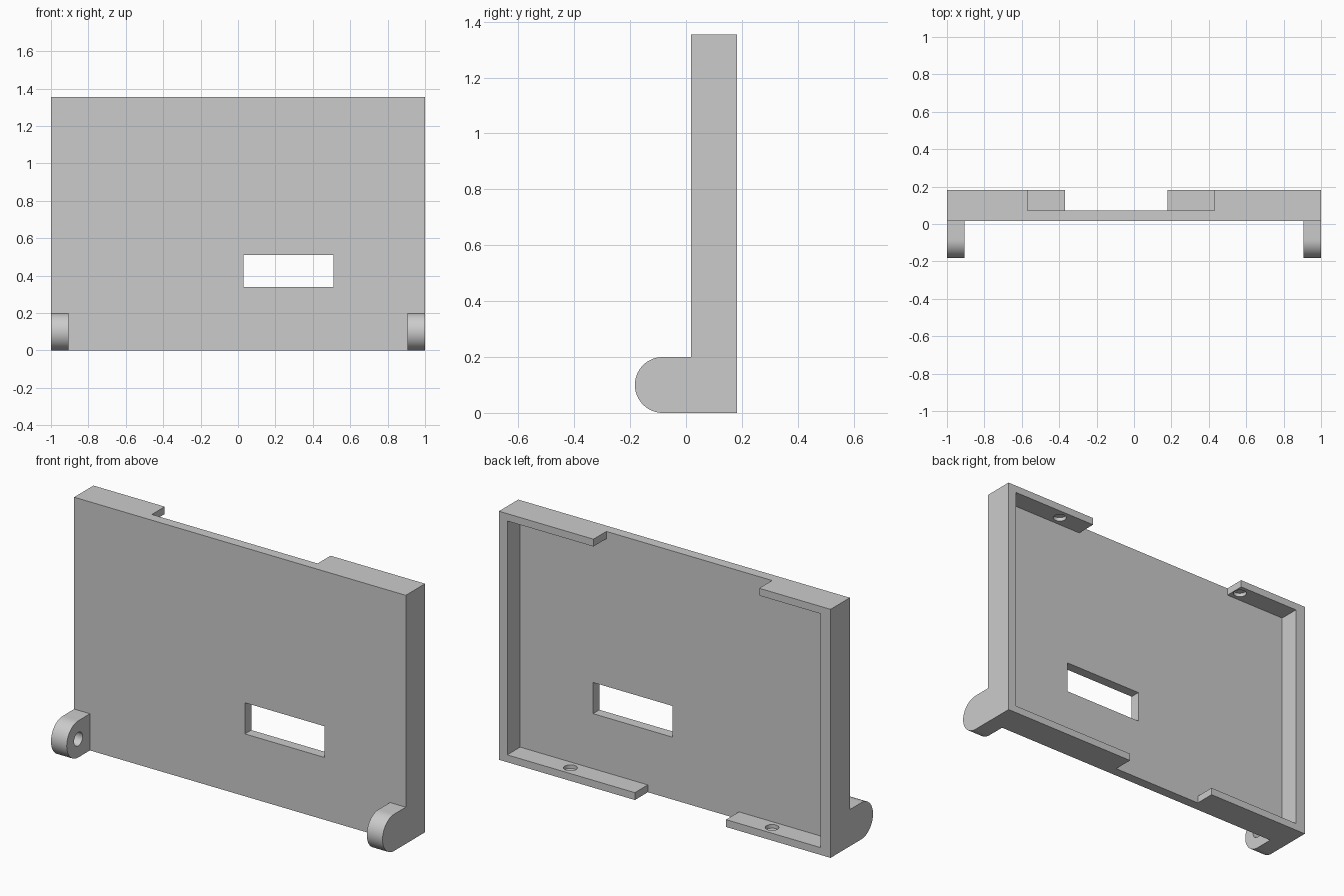
import bpy, bmesh, math
from mathutils import Matrix, Vector

cube = bpy.data.objects.get("Cube")
if cube:
    bpy.data.objects.remove(cube, do_unlink=True)

grey = bpy.data.materials.new("light grey")
grey.use_nodes = True
GREY = (0.6, 0.6, 0.6, 1)
grey.diffuse_color = GREY
grey.node_tree.nodes["Principled BSDF"].inputs["Base Color"].default_value = GREY

HEIGHT, FRONT, FLOOR, BACK = 1.355, 0.017, 0.072, 0.183
RIM = 0.04      # top and bottom lip thickness
EYE = 0.1       # hinge lug radius


def finish(name, bm):
    bmesh.ops.recalc_face_normals(bm, faces=bm.faces)
    mesh = bpy.data.meshes.new(name)
    bm.to_mesh(mesh)
    bm.free()
    mesh.materials.append(grey)
    ob = bpy.data.objects.new(name, mesh)
    bpy.context.collection.objects.link(ob)
    return ob


def box(name, x, y, z):
    bm = bmesh.new()
    bmesh.ops.create_cube(bm, size=1)
    for v in bm.verts:
        v.co = Vector([(a + b) / 2 + c * (b - a) for (a, b), c in zip((x, y, z), v.co)])
    return finish(name, bm)


def pin(name, centre, radius, length, axis):
    bm = bmesh.new()
    turn = Matrix.Rotation(math.pi / 2, 4, "Y") if axis == "X" else Matrix()
    bmesh.ops.create_cone(bm, cap_ends=True, segments=32, radius1=radius, radius2=radius,
                          depth=length, matrix=Matrix.Translation(centre) @ turn)
    return finish(name, bm)


def cut(target, cutter):
    cutter.hide_render = True
    mod = target.modifiers.new("cut", "BOOLEAN")
    mod.operation, mod.solver, mod.object = "DIFFERENCE", "EXACT", cutter
    bpy.context.view_layer.objects.active = target
    bpy.ops.object.modifier_apply(modifier=mod.name)
    bpy.data.objects.remove(cutter, do_unlink=True)


def smooth(ob):
    bpy.ops.object.select_all(action="DESELECT")
    ob.select_set(True)
    bpy.context.view_layer.objects.active = ob
    bpy.ops.object.shade_smooth_by_angle(angle=math.radians(30))


# Tray: solid panel with a shallow cavity open to the back
tray = box("tray_panel", (-1, 1), (FRONT, BACK), (0, HEIGHT))
cut(tray, box("cavity", (-0.94, 0.95), (FLOOR, 1), (RIM, HEIGHT - RIM)))

# Gaps in the top and bottom lips
cut(tray, box("top_gap", (-0.57, 0.43), (FLOOR, 1), (HEIGHT - 0.1, HEIGHT + 1)))
cut(tray, box("bottom_gap", (-0.37, 0.18), (FLOOR, 1), (-1, 0.1)))

# Rectangular window through the panel
cut(tray, box("window", (0.03, 0.51), (-1, 1), (0.34, 0.51)))

# Blind holes inside the lips
for x in (-0.608, 0.608):
    for z in (RIM, HEIGHT - RIM):
        cut(tray, pin("lip_hole", (x, 0.127, z), 0.034, 0.04, "Z"))
smooth(tray)

# Hinge lugs: rounded profile extruded sideways, with a blind hole on the inner face
for name, side in (("left_hinge_lug", 1), ("right_hinge_lug", -1)):
    centre_y = EYE - BACK
    profile = [(FRONT, 0)]
    for i in range(33):
        a = -math.pi / 2 - math.pi * i / 32
        profile.append((centre_y + EYE * math.cos(a), EYE + EYE * math.sin(a)))
    profile.append((FRONT, 2 * EYE))
    bm = bmesh.new()
    face = bm.faces.new([bm.verts.new((side, y, z)) for y, z in profile])
    out = bmesh.ops.extrude_face_region(bm, geom=[face])
    bmesh.ops.translate(bm, vec=(-0.095 * side, 0, 0),
                        verts=[g for g in out["geom"] if isinstance(g, bmesh.types.BMVert)])
    lug = finish(name, bm)
    cut(lug, pin("lug_hole", (0.905 * side, centre_y, EYE), 0.037, 0.12, "X"))
    smooth(lug)
